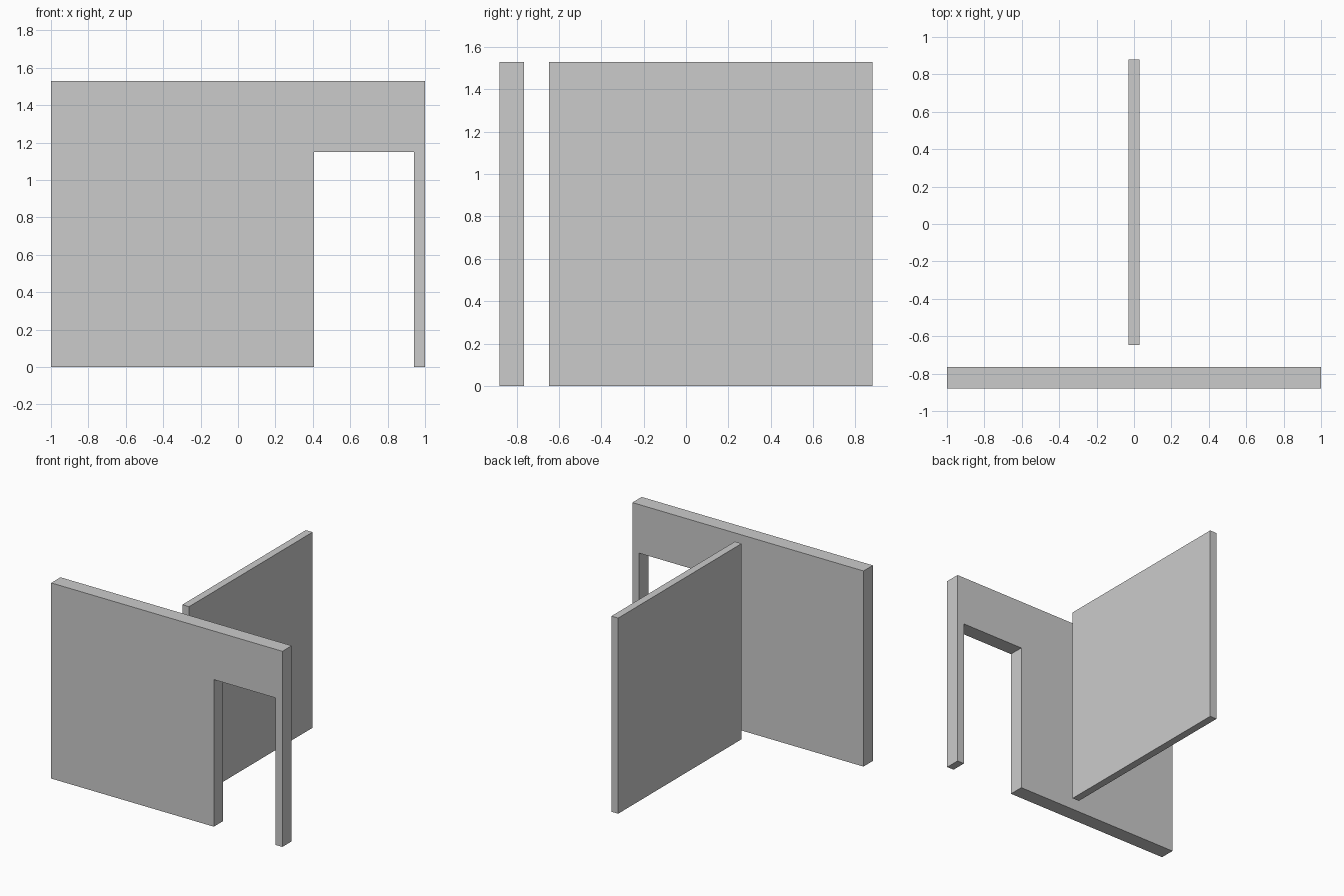
import bpy
import bmesh

if "Cube" in bpy.data.objects:
    bpy.data.objects.remove(bpy.data.objects["Cube"])

HEIGHT = 1.53

grey = bpy.data.materials.new("light grey")
grey.diffuse_color = (0.6, 0.6, 0.6, 1.0)
grey.use_nodes = True
grey.node_tree.nodes["Principled BSDF"].inputs["Base Color"].default_value = grey.diffuse_color


def wall(name, outline, depth, to_xyz):
    """Extrude a flat outline by the depth vector into a solid wall."""
    bm = bmesh.new()
    face = bm.faces.new([bm.verts.new(to_xyz(a, z)) for a, z in outline])
    new = bmesh.ops.extrude_face_region(bm, geom=[face])["geom"]
    verts = [g for g in new if isinstance(g, bmesh.types.BMVert)]
    bmesh.ops.translate(bm, verts=verts, vec=depth)
    bmesh.ops.recalc_face_normals(bm, faces=bm.faces)
    mesh = bpy.data.meshes.new(name)
    bm.to_mesh(mesh)
    bm.free()
    mesh.materials.append(grey)
    obj = bpy.data.objects.new(name, mesh)
    bpy.context.collection.objects.link(obj)
    return obj


# Front wall with a doorway open to the floor near its right end
door_left, door_right, door_top = 0.407, 0.941, 1.15
wall("front_wall",
     [(-1, 0), (door_left, 0), (door_left, door_top), (door_right, door_top),
      (door_right, 0), (1, 0), (1, HEIGHT), (-1, HEIGHT)],
     (0, 0.115, 0), lambda x, z: (x, -0.88, z))

# Free-standing partition behind it, separated by a gap
wall("partition_wall",
     [(-0.646, 0), (0.88, 0), (0.88, HEIGHT), (-0.646, HEIGHT)],
     (0.058, 0, 0), lambda y, z: (-0.029, y, z))
